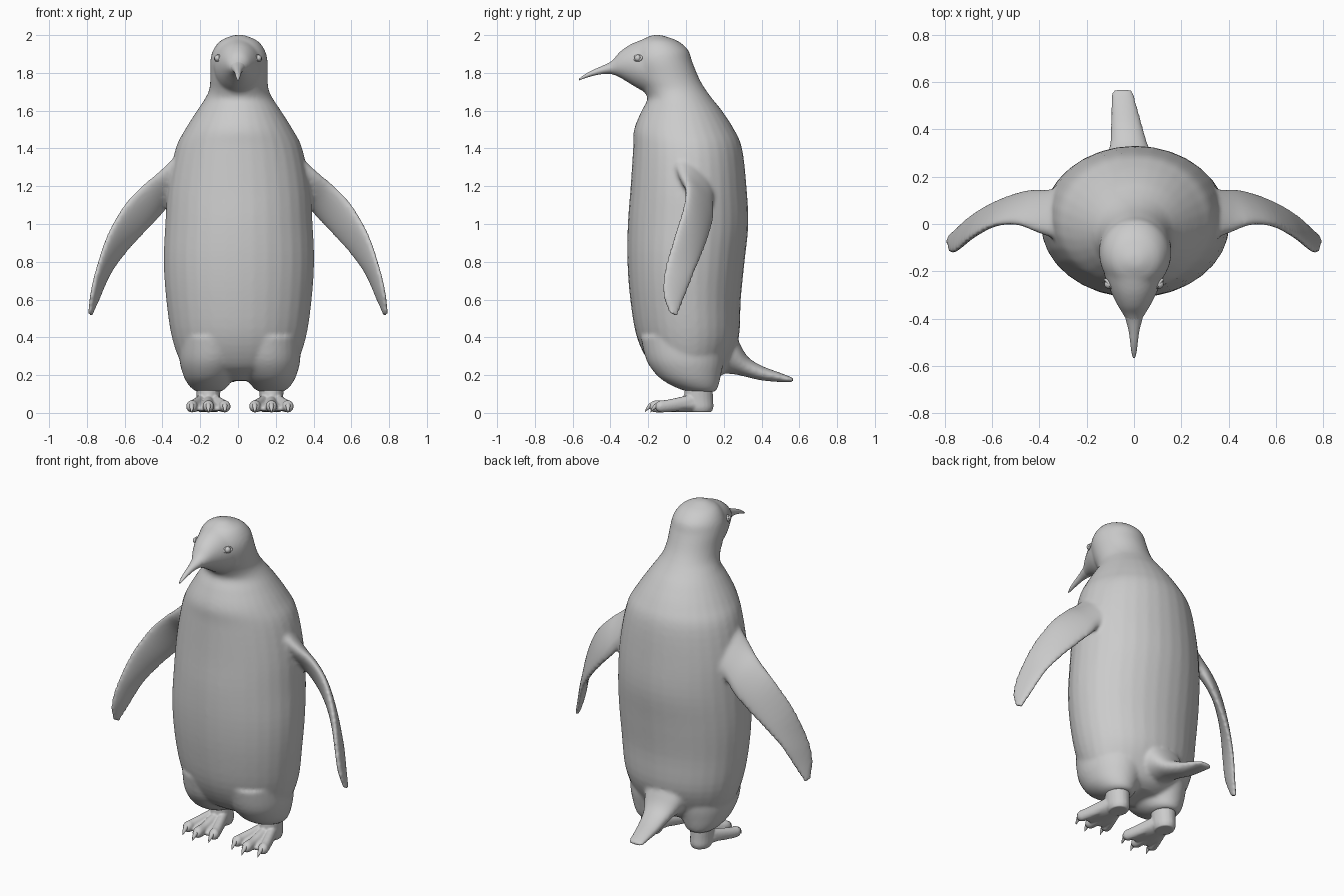
import bpy, bmesh, math
from mathutils import Vector as V

N = 32
SHIFT = 0.01   # the lower body sits slightly off centre


def spline(a, b, c, d, t):
    return 0.5 * (2 * b + (c - a) * t + (2 * a - 5 * b + 4 * c - d) * t * t
                  + (3 * b - a - 3 * c + d) * t ** 3)


def loft(bm, secs, sub=4, n=N):
    """Smooth closed tube through sections (centre, half axis u, half axis v)."""
    fine = []
    for i in range(len(secs) - 1):
        q = [secs[max(0, min(len(secs) - 1, i + k))] for k in (-1, 0, 1, 2)]
        for s in range(sub):
            fine.append([spline(*(p[j] for p in q), s / sub) for j in range(3)])
    fine.append(secs[-1])
    rings = []
    for c, u, v in fine:
        rings.append([bm.verts.new(c + u * math.cos(2 * math.pi * k / n)
                                   + v * math.sin(2 * math.pi * k / n)) for k in range(n)])
    for r, s in zip(rings, rings[1:]):
        for k in range(n):
            bm.faces.new((r[k], r[(k + 1) % n], s[(k + 1) % n], s[k]))
    bm.faces.new(rings[0])
    bm.faces.new(rings[-1])


def upright(x, rows, side=1):
    """Rows (z, front y, back y, half width[, x]) -> horizontal sections."""
    return [(V((x if len(r) < 5 else side * r[4] + SHIFT, (r[1] + r[2]) / 2, r[0])),
             V((r[3], 0, 0)), V((0, (r[2] - r[1]) / 2, 0))) for r in rows]


def forward(rows):
    """Rows (y, low z, high z, half width, x) -> sections facing along y."""
    return [(V((r[4], r[0], (r[1] + r[2]) / 2)), V((r[3], 0, 0)),
             V((0, 0, (r[2] - r[1]) / 2))) for r in rows]


def finish(bm, name, voxel=0, smooth=0):
    bmesh.ops.recalc_face_normals(bm, faces=bm.faces)
    for f in bm.faces:
        f.smooth = True
    me = bpy.data.meshes.new(name)
    bm.to_mesh(me)
    bm.free()
    ob = bpy.data.objects.new(name, me)
    bpy.context.collection.objects.link(ob)
    if voxel:
        m = ob.modifiers.new("Fuse", 'REMESH')
        m.mode = 'VOXEL'
        m.voxel_size = voxel
        m.use_smooth_shade = True
        m = ob.modifiers.new("Soften", 'SMOOTH')
        m.factor = 0.5
        m.iterations = smooth
    return ob


# Torso, neck and skull in one loft
bm = bmesh.new()
loft(bm, upright(0.005, [
    (0.17, -0.05, 0.14, 0.11), (0.20, -0.11, 0.19, 0.20), (0.26, -0.19, 0.225, 0.30),
    (0.40, -0.26, 0.28, 0.355), (0.60, -0.295, 0.29, 0.385), (0.80, -0.31, 0.31, 0.398),
    (1.00, -0.308, 0.33, 0.39), (1.20, -0.293, 0.32, 0.375), (1.40, -0.28, 0.297, 0.335),
    (1.50, -0.275, 0.255, 0.285), (1.60, -0.235, 0.19, 0.222), (1.66, -0.205, 0.142, 0.182),
    (1.71, -0.225, 0.105, 0.158), (1.77, -0.26, 0.07, 0.152), (1.86, -0.285, 0.033, 0.152),
    (1.92, -0.275, 0.012, 0.137), (1.97, -0.24, -0.045, 0.098), (2.0, -0.18, -0.13, 0.03)]))

# Face bulge leading into the beak
loft(bm, forward([
    (-0.12, 1.70, 1.98, 0.12, 0), (-0.20, 1.695, 1.985, 0.128, 0), (-0.25, 1.715, 1.97, 0.114, 0),
    (-0.30, 1.745, 1.948, 0.092, 0), (-0.35, 1.775, 1.912, 0.066, 0),
    (-0.385, 1.79, 1.872, 0.045, 0), (-0.42, 1.797, 1.845, 0.025, 0)]))

# Tail, leaning to one side
loft(bm, forward([
    (0.16, 0.21, 0.50, 0.16, -0.01), (0.25, 0.205, 0.43, 0.12, -0.015),
    (0.32, 0.19, 0.305, 0.085, -0.02), (0.40, 0.172, 0.25, 0.07, -0.03),
    (0.50, 0.163, 0.212, 0.055, -0.042), (0.555, 0.162, 0.19, 0.048, -0.048),
    (0.572, 0.165, 0.18, 0.033, -0.048)]))

# Flipper sections: leading edge, trailing edge, half thickness
FLIPPER = [((0.24, -0.08, 1.43), (0.22, 0.16, 1.20), 0.07),
           ((0.39, -0.04, 1.29), (0.35, 0.14, 1.12), 0.05),
           ((0.50, 0.00, 1.205), (0.425, 0.14, 1.03), 0.035),
           ((0.60, -0.01, 1.10), (0.51, 0.12, 0.94), 0.028),
           ((0.69, -0.06, 0.94), (0.60, 0.085, 0.84), 0.025),
           ((0.748, -0.112, 0.76), (0.68, 0.04, 0.73), 0.021),
           ((0.775, -0.125, 0.64), (0.738, -0.01, 0.60), 0.018),
           ((0.788, -0.09, 0.53), (0.778, -0.045, 0.51), 0.012)]
for side in (-1, 1):
    ends = [(V((side * a[0], *a[1:])), V((side * b[0], *b[1:])), t) for a, b, t in FLIPPER]
    mids = [(a + b) / 2 for a, b, t in ends]
    secs = []
    for i, (a, b, t) in enumerate(ends):
        along = mids[min(i + 1, len(mids) - 1)] - mids[max(i - 1, 0)]
        secs.append((mids[i], (b - a) / 2, (b - a).cross(along).normalized() * t))
    loft(bm, secs)

    # Feathered thigh lobes
    loft(bm, upright(0, [
        (0.112, 0.015, 0.15, 0.06, 0.165), (0.125, -0.03, 0.165, 0.085, 0.165),
        (0.155, -0.095, 0.175, 0.112, 0.165), (0.20, -0.155, 0.185, 0.14, 0.16),
        (0.28, -0.21, 0.20, 0.17, 0.15), (0.40, -0.24, 0.20, 0.18, 0.14)], side))
finish(bm, "body", 0.0115, 5)

# Beak
bm = bmesh.new()
loft(bm, forward([
    (-0.34, 1.79, 1.90, 0.05, 0), (-0.40, 1.795, 1.858, 0.036, 0), (-0.45, 1.793, 1.834, 0.023, 0),
    (-0.50, 1.782, 1.812, 0.016, 0), (-0.54, 1.770, 1.789, 0.011, 0),
    (-0.567, 1.760, 1.768, 0.004, 0)]), n=20)
finish(bm, "beak")

for side, tag in ((-1, "left"), (1, "right")):
    fx = side * 0.167 + SHIFT
    # Foot: ankle, web and three toes fused together
    bm = bmesh.new()
    loft(bm, upright(fx, [(0.004, 0.02, 0.135, 0.05), (0.03, 0.0, 0.145, 0.06),
                          (0.08, -0.01, 0.143, 0.062), (0.18, 0.0, 0.14, 0.068)]), n=20)
    loft(bm, forward([(0.12, 0.005, 0.06, 0.045, fx), (0.03, 0.003, 0.09, 0.065, fx),
                      (-0.05, 0.005, 0.062, 0.09, fx), (-0.11, 0.008, 0.045, 0.10, fx),
                      (-0.135, 0.012, 0.03, 0.095, fx)]), n=24)
    claws = bmesh.new()
    for k in (-1, 0, 1):
        reach = -0.012 if k == 0 else 0.018
        tx = fx + k * 0.088
        loft(bm, forward([(0.04, 0.02, 0.10, 0.03, fx + k * 0.03),
                          (-0.05, 0.008, 0.08, 0.03, fx + k * 0.062),
                          (-0.11, 0.003, 0.068, 0.029, tx - k * 0.005),
                          (-0.155 + reach, 0.003, 0.066, 0.03, tx),
                          (-0.178 + reach, 0.014, 0.05, 0.02, tx)]), n=16)
        # Claws
        loft(claws, forward([(-0.15 + reach, 0.028, 0.062, 0.014, tx),
                             (-0.18 + reach, 0.02, 0.052, 0.013, tx),
                             (-0.197 + reach, 0.01, 0.03, 0.008, tx),
                             (-0.205 + reach, 0.002, 0.008, 0.002, tx)]), n=10)
    finish(bm, tag + "_foot", 0.006, 3)
    finish(claws, tag + "_claws")

    # Eyeball with a raised lid rim
    where = (side * 0.107, -0.255, 1.878)
    turn = (math.radians(8), side * math.radians(75), side * math.radians(-28))
    bpy.ops.mesh.primitive_uv_sphere_add(segments=20, ring_count=12, radius=0.018, location=where)
    bpy.context.object.name = tag + "_eye"
    bpy.ops.object.shade_smooth()
    bpy.ops.mesh.primitive_torus_add(major_segments=24, minor_segments=8, major_radius=0.02,
                                     minor_radius=0.006, location=where, rotation=turn)
    bpy.context.object.name = tag + "_eyelid"
    bpy.context.object.scale = (0.75, 1.15, 1)
    bpy.ops.object.shade_smooth()
